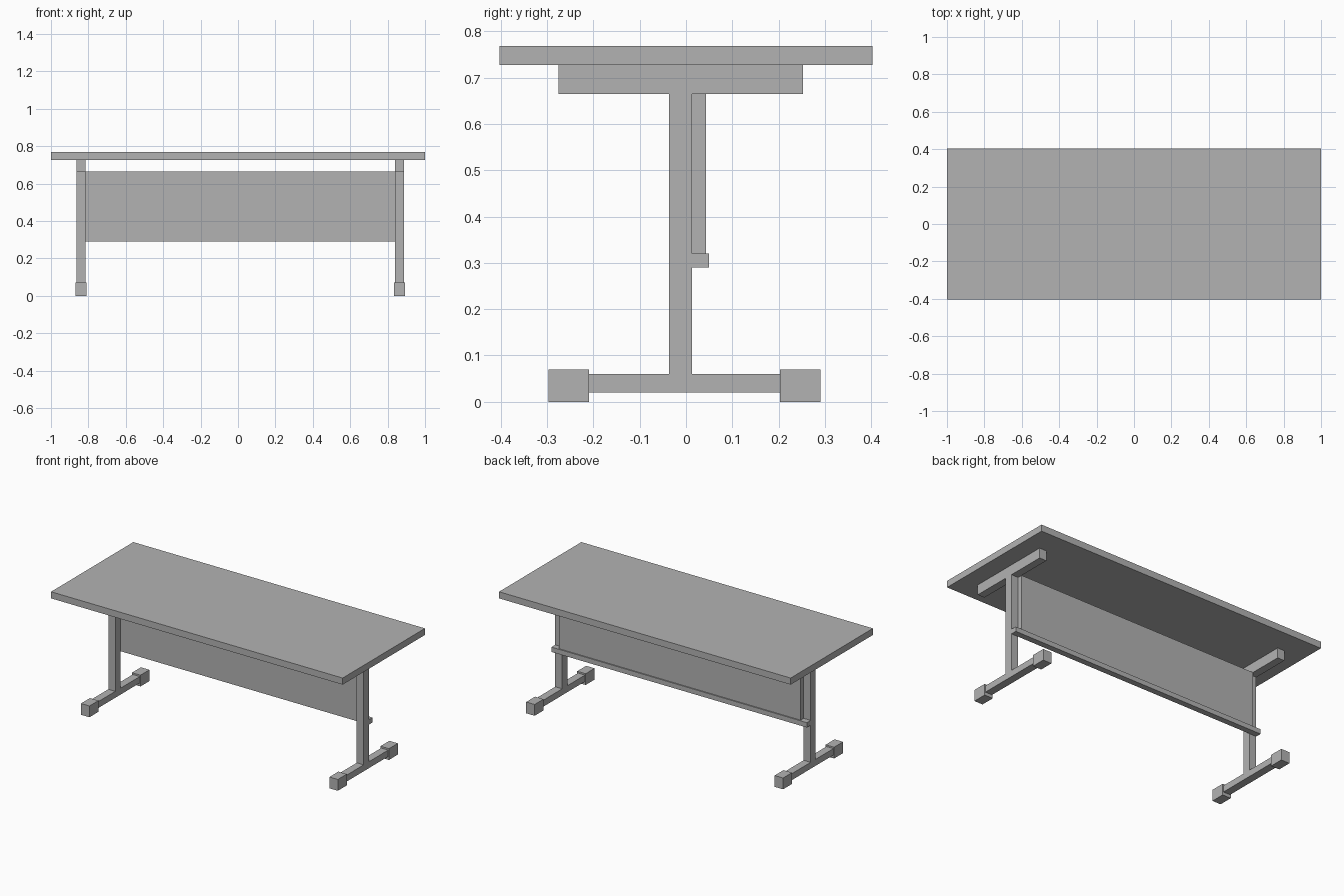
import bpy

cube = bpy.data.objects.get("Cube")
if cube:
    bpy.data.objects.remove(cube, do_unlink=True)

GREY = (0.45, 0.45, 0.45, 1.0)
grey = bpy.data.materials.new("neutral_grey")
grey.use_nodes = True
grey.diffuse_color = GREY
grey.node_tree.nodes["Principled BSDF"].inputs["Base Color"].default_value = GREY


def box(name, x, y, z):
    """Box from (low, high) ranges along each axis."""
    ranges = (x, y, z)
    bpy.ops.mesh.primitive_cube_add(size=1, location=[(a + b) / 2 for a, b in ranges])
    obj = bpy.context.object
    obj.name = name
    obj.scale = [b - a for a, b in ranges]
    bpy.ops.object.transform_apply(location=False, rotation=False, scale=True)
    obj.data.materials.append(grey)
    return obj


# Leg frame dimensions
HALF_LEG = 0.024
HALF_FOOT = 0.029
RIGHT_X, LEFT_X = -0.84, 0.864
POST_Y = (-0.037, 0.013)
UNDERSIDE = 0.727

# Tabletop
box("tabletop", (-1, 1), (-0.403, 0.403), (UNDERSIDE, 0.768))

# Two matching leg frames: post, top support, foot bar and end feet
for side, cx in (("right", RIGHT_X), ("left", LEFT_X)):
    leg_x = (cx - HALF_LEG, cx + HALF_LEG)
    foot_x = (cx - HALF_FOOT, cx + HALF_FOOT)
    box(side + "_post", leg_x, POST_Y, (0.06, 0.665))
    box(side + "_top_support", leg_x, (-0.275, 0.253), (0.665, UNDERSIDE))
    box(side + "_foot_bar", leg_x, (-0.21, 0.203), (0.02, 0.06))
    box(side + "_front_foot", foot_x, (-0.297, -0.21), (0, 0.07))
    box(side + "_back_foot", foot_x, (0.203, 0.29), (0, 0.07))

# Modesty panel between the posts, resting on a rail across their backs
box("modesty_panel", (RIGHT_X + HALF_LEG, LEFT_X - HALF_LEG),
    (POST_Y[1], 0.043), (0.32, 0.665))
box("panel_rail", (RIGHT_X - HALF_LEG, LEFT_X + HALF_LEG),
    (POST_Y[1], 0.05), (0.29, 0.32))
